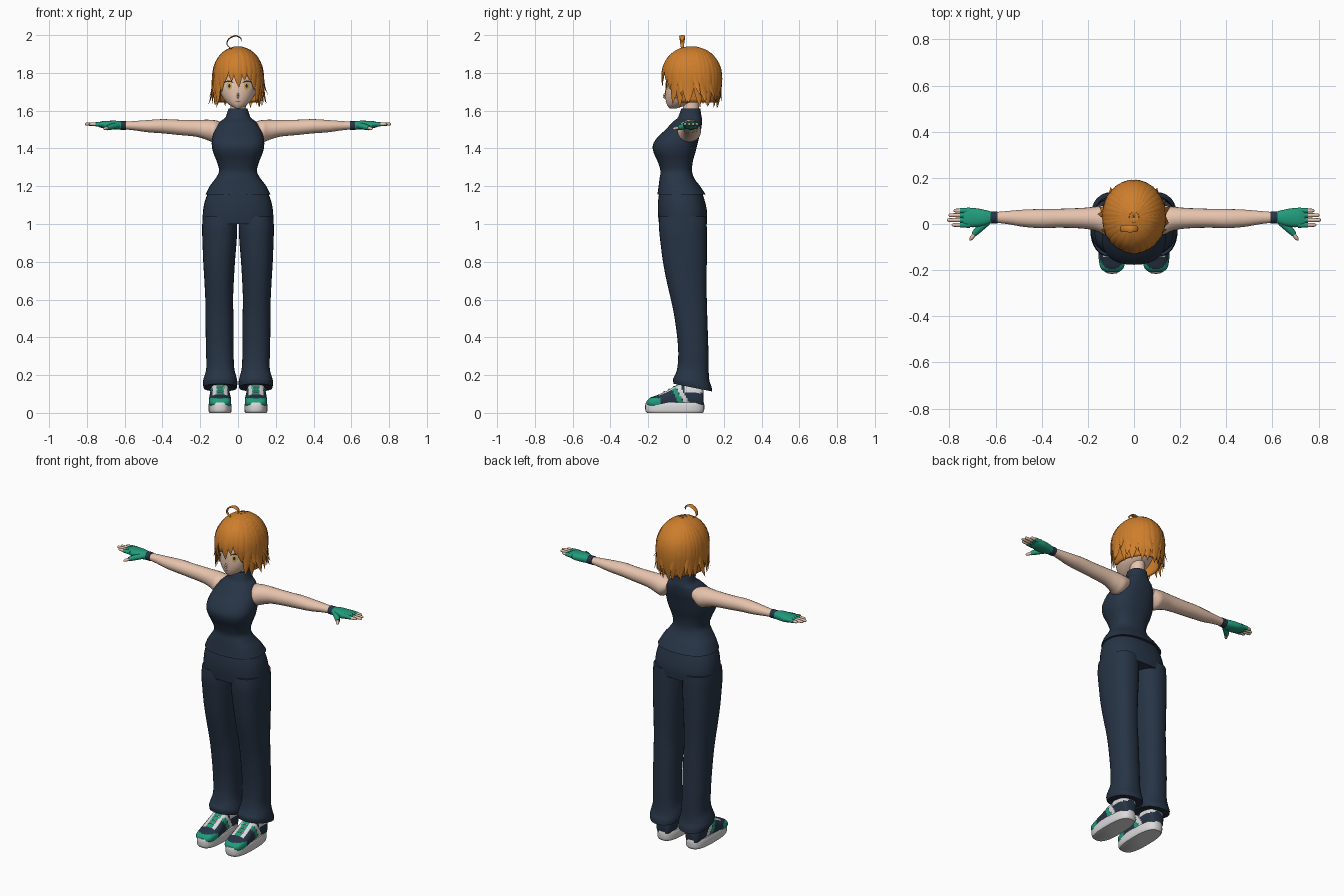
import bpy, bmesh, math, random
from math import sin, cos, pi
from mathutils import Vector
from mathutils.bvhtree import BVHTree

random.seed(4)
cube = bpy.data.objects.get("Cube")
if cube:
    bpy.data.objects.remove(cube)


def material(name, *rgb):
    m = bpy.data.materials.new(name)
    m.use_nodes = True
    m.diffuse_color = (*rgb, 1)
    m.node_tree.nodes["Principled BSDF"].inputs["Base Color"].default_value = (*rgb, 1)
    return m


orange = material("orange hair", .62, .21, .025)
skin = material("skin", .8, .55, .42)
navy = material("navy cloth", .02, .034, .06)
teal = material("teal", .015, .33, .2)
white = material("light grey", .7, .7, .7)
amber = material("amber iris", .75, .42, .1)
dark = material("dark line", .03, .02, .02)


def spline(rows, steps):
    """Smooth curve through rows of any length."""
    out, last = [], len(rows) - 1
    for i in range(last):
        near = rows[max(i - 1, 0)], rows[i], rows[i + 1], rows[min(i + 2, last)]
        for k in range(steps):
            t = k / steps
            out.append([.5 * (2 * q + (r - p) * t + (2 * p - 5 * q + 4 * r - s) * t * t
                              + (3 * q - p - 3 * r + s) * t ** 3) for p, q, r, s in zip(*near)])
    return out + [list(rows[-1])]


def loft(axis, rows, power=2.0, steps=4, sides=32):
    """Rings from rows of (position on axis, low, high, low, high)."""
    rings = []
    for pos, a, b, c, d in spline(rows, steps):
        ring = []
        for k in range(sides):
            ang = 2 * pi * k / sides
            u, v = (math.copysign(abs(f) ** (2 / power), f) for f in (cos(ang), sin(ang)))
            u, v = (a + b + u * (b - a)) / 2, (c + d + v * (d - c)) / 2
            ring.append(Vector({"x": (pos, u, v), "y": (u, pos, v), "z": (u, v, pos)}[axis]))
        rings.append(ring)
    return rings


def strip(rows, flat=1.0, centre=None, steps=4, sides=8):
    """Tapered tube or flat lock along rows of (x, y, z, half width)."""
    pts, rings = spline(rows, steps), []
    for i, row in enumerate(pts):
        p = Vector(row[:3])
        t = Vector(pts[min(i + 1, len(pts) - 1)][:3]) - Vector(pts[max(i - 1, 0)][:3])
        out = p - Vector(centre) if centre else Vector((0, 0, 1))
        side = t.cross(out).normalized()
        out = side.cross(t).normalized()
        w = max(row[3], .0006)
        rings.append([p + side * w * cos(2 * pi * k / sides) + out * w * flat * sin(2 * pi * k / sides)
                      for k in range(sides)])
    return rings


def build(name, pieces, mats, mirror=False, caps=True, rule=None):
    """Join ring pieces into one smooth object."""
    bm = bmesh.new()
    for rings in pieces:
        vs = [[bm.verts.new(p) for p in ring] for ring in rings]
        n = len(vs[0])
        for lo, hi in zip(vs, vs[1:]):
            for k in range(n):
                bm.faces.new((lo[k], lo[(k + 1) % n], hi[(k + 1) % n], hi[k]))
        if caps:
            bm.faces.new(vs[0])
            bm.faces.new(vs[-1])
    bmesh.ops.recalc_face_normals(bm, faces=bm.faces)
    for f in bm.faces:
        f.smooth = True
        if rule:
            f.material_index = rule(f.calc_center_median(), f.normal)
    for e in bm.edges:
        e.smooth = e.calc_face_angle(0) < .9
    me = bpy.data.meshes.new(name)
    bm.to_mesh(me)
    bm.free()
    for m in mats:
        me.materials.append(m)
    ob = bpy.data.objects.new(name, me)
    bpy.context.scene.collection.objects.link(ob)
    if mirror:
        ob.modifiers.new("mirror", "MIRROR").use_mirror_merge = False
    return ob


def body(rows):
    """Symmetric rows of (z, half width, front, back)."""
    return [(z, -w, w, f, b) for z, w, f, b in rows]


# Head and neck
head = build("head", [loft("z", body([
    (1.612, .012, -.088, -.05), (1.63, .045, -.1, .0), (1.66, .075, -.108, .06),
    (1.7, .095, -.11, .1), (1.76, .105, -.106, .13), (1.84, .1, -.09, .13),
    (1.9, .06, -.05, .1), (1.92, .02, .0, .04)]))], [skin])
build("neck", [loft("z", body([(1.55, .04, -.015, .07), (1.67, .04, -.015, .07)]))], [skin])
build("nose", [strip([(0, -.104, 1.695, .003), (0, -.119, 1.676, .007), (0, -.104, 1.667, .003)])], [skin])

# Painted face details laid on the head surface
tree = BVHTree.FromPolygons([v.co for v in head.data.vertices], [p.vertices for p in head.data.polygons])


def plate(name, x, z, w, h, mat, lift, mirror=True, bend=0.0):
    rings = []
    for r in (.05, .4, .7, 1):
        ring = []
        for k in range(20):
            dx, dz = r * w * cos(pi * k / 10), r * h * sin(pi * k / 10)
            dz -= bend * (dx / w) ** 2
            hit = tree.ray_cast(Vector((x + dx, -1, z + dz)), Vector((0, 1, 0)))[0]
            ring.append(hit - Vector((0, lift, 0)))
        rings.append(ring)
    build(name, [rings], [mat], mirror)


plate("eye_whites", .048, 1.73, .024, .024, white, .001)
plate("irises", .046, 1.73, .016, .022, amber, .003)
plate("pupils", .046, 1.731, .006, .01, dark, .005)
plate("lashes", .049, 1.756, .027, .004, dark, .004, bend=.01)
plate("brows", .048, 1.785, .024, .003, orange, .003, bend=.006)
plate("mouth", 0, 1.65, .014, .0018, dark, .002, mirror=False)


# Hair: shell with a face opening, then layered locks
def hair_point(a, s, lift=1.0):
    """a: angle from the front, s: 0 crown, 1 widest level, 2 lower edge."""
    r, z = sin(s * pi / 2), 1.78 + .16 * cos(s * pi / 2)
    if s > 1:
        r, z = 1 - .14 * (s - 1) ** 2, 1.78 - .16 * (s - 1)
    return Vector((.128 * r * lift * sin(a), .03 - .153 * r * lift * cos(a), z))


def edge(a):
    t = min(max((abs(a) - .7) / .4, 0), 1)
    return .85 + t * t * (3 - 2 * t)


angles = [pi * (k / 24 - 1) for k in range(48)]
shell = build("hair_shell", [[[hair_point(a, edge(a) * max(j / 16, .01)) for a in angles]
                              for j in range(17)]], [orange], caps=False)
shell.modifiers.new("thickness", "SOLIDIFY").thickness = .01


def lock(a, turn, end, width, flare=0.0):
    rows = []
    for j in range(9):
        u = j / 8
        p = hair_point(a + turn * u * u, .1 + (end - .1) * u, 1.015 + flare * u ** 5)
        rows.append((*p, width * min(1, .2 + 2 * u) * (1 - u ** 4)))
    return strip(rows, .25, (0, .03, 1.74), steps=2)


locks = []
for side in (1, -1):
    for k in range(12):
        a = .98 + k * .187
        flare = .04 + .36 * abs(sin(a)) ** 3 * random.uniform(.3, 1)
        locks.append(lock(side * a, side * random.uniform(-.15, .15), random.uniform(1.85, 2.05), .03, flare))
        if k % 3 == 0:
            locks.append(lock(side * (a + .08), side * .2, random.uniform(1.6, 1.85), .02, flare + .08))
build("hair_locks", locks, [orange])
build("bangs", [lock(a, turn, end, .028, .01) for a, turn, end in (
    (-.9, -.1, 1.75), (-.7, -.05, 1.5), (-.48, -.12, 1.2), (-.25, -.02, 1.15), (-.04, .08, 1.36),
    (.2, .08, 1.12), (.42, .12, 1.15), (.62, .12, 1.45), (.85, .12, 1.75))], [orange])
build("hair_curl", [strip([
    (-.03, -.02, 1.925, .006), (-.058, -.02, 1.95, .01), (-.048, -.02, 1.98, .014),
    (-.014, -.02, 1.996, .016), (.014, -.02, 1.984, .012), (.016, -.02, 1.962, .001)],
    .25, (-.02, -.02, 1.96))], [orange])

# Sleeveless high-neck top
build("top", [loft("z", body([
    (1.155, .172, -.152, .105), (1.2, .15, -.145, .075), (1.24, .12, -.14, .045),
    (1.28, .1, -.135, .032), (1.33, .112, -.15, .036), (1.38, .132, -.172, .05),
    (1.42, .139, -.175, .06), (1.46, .135, -.15, .07), (1.5, .122, -.108, .08),
    (1.54, .096, -.07, .085), (1.56, .07, -.046, .084), (1.58, .06, -.036, .08),
    (1.612, .05, -.024, .076)]), 2.4)], [navy])

# Arms, wrist bands, half-finger gloves
build("arms", [loft("x", [
    (.085, -.01, .07, 1.475, 1.54), (.125, -.045, .08, 1.435, 1.55), (.165, -.03, .076, 1.445, 1.552),
    (.22, -.02, .07, 1.462, 1.551), (.32, -.016, .066, 1.472, 1.552), (.4, -.018, .065, 1.48, 1.555),
    (.48, -.012, .062, 1.486, 1.55), (.55, .0, .056, 1.496, 1.545), (.62, .008, .05, 1.503, 1.54)],
    sides=20)], [skin], True)
build("wrist_bands", [loft("x", [(.592, .003, .055, 1.497, 1.546), (.622, .003, .055, 1.497, 1.546)],
                           sides=20)], [navy], True)
glove = [loft("x", [
    (.615, .005, .053, 1.5, 1.543), (.65, -.008, .062, 1.5, 1.547), (.69, -.014, .069, 1.502, 1.546),
    (.72, -.012, .068, 1.508, 1.544), (.74, -.008, .063, 1.515, 1.538)], 2.4, sides=20)]
tips = []
for y, end in ((-.004, .79), (.017, .81), (.038, .804), (.058, .782)):
    glove.append(strip([(.71, y, 1.528, .013), (.755, y, 1.528, .011)]))
    tips.append(strip([(.74, y, 1.528, .009), (end - .01, y, 1.529, .008), (end, y, 1.53, .002)]))
glove.append(strip([(.635, .01, 1.522, .016), (.67, -.02, 1.515, .016), (.694, -.045, 1.508, .012)]))
tips.append(strip([(.685, -.036, 1.51, .009), (.705, -.062, 1.505, .008), (.712, -.07, 1.503, .002)]))
build("gloves", glove, [teal], True)
build("fingertips", tips, [skin], True)

# Trousers with flared, slanted hems
build("trouser_hips", [loft("z", body([
    (1.0, .188, -.143, .11), (1.06, .186, -.149, .112), (1.12, .176, -.148, .1),
    (1.18, .152, -.14, .08)]), 2.4)], [navy])
leg = loft("z", [
    (1.04, .006, .186, -.14, .108), (.98, .004, .19, -.143, .11), (.9, .008, .188, -.135, .11),
    (.8, .016, .184, -.122, .11), (.7, .022, .178, -.103, .109), (.6, .026, .173, -.08, .11),
    (.5, .024, .172, -.06, .113), (.35, .024, .17, -.042, .118), (.24, .02, .168, -.044, .12),
    (.19, .008, .18, -.055, .124), (.16, .003, .186, -.068, .135), (.135, .006, .182, -.066, .138)], 2.3)
for ring in leg:
    for p in ring:
        if p.z < .24:
            p.z -= (p.y - .03) * .2
build("trouser_legs", [leg], [navy], True)


# Trainers: pale sole, panelled upper, laces
def shoe_panel(c, n):
    off = abs(c.x - .095)
    if n.z > .25 and -.14 < c.y < .02 and off < .038:
        return 1 if off < .022 else 2
    if c.y < -.13 and c.z < .078:
        return 1
    if c.y > -.01 and c.z > .105:
        return 2
    if abs(c.y + .04 + (c.z - .08) * .5) < .014:
        return 1
    return 2 if abs(c.y + .01 + (c.z - .08) * .5) < .012 else 0


build("shoe_uppers", [loft("y", [
    (-.208, .065, .125, .04, .062), (-.19, .045, .145, .03, .08), (-.15, .037, .153, .02, .095),
    (-.1, .037, .153, .02, .118), (-.05, .042, .15, .02, .146), (0, .045, .147, .02, .166),
    (.05, .045, .147, .02, .166), (.08, .052, .14, .02, .152), (.092, .065, .127, .03, .12)],
    2.5, steps=6, sides=48)], [navy, teal, white], True, rule=shoe_panel)
build("shoe_soles", [loft("z", [
    (0, .039, .151, -.207, .09), (.012, .034, .156, -.215, .096), (.04, .034, .156, -.216, .097),
    (.054, .038, .152, -.212, .094)], 2.8)], [white], True)
build("laces", [strip([(.066, y, z - .012, .004), (.095, y, z, .004), (.124, y, z - .012, .004)])
                for y, z in ((-.115, .113), (-.09, .125), (-.065, .139))], [white], True)
